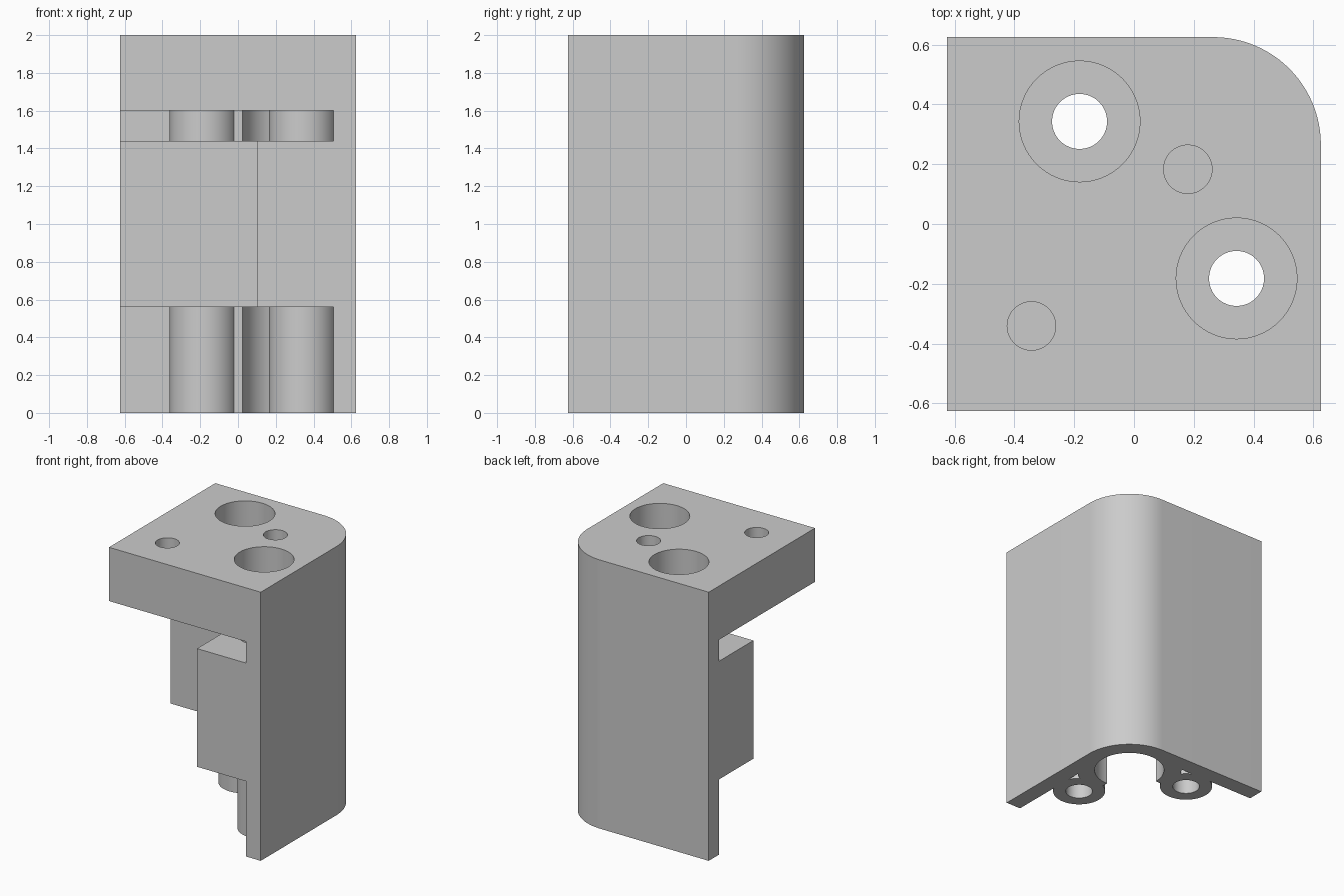
import bpy, bmesh, math

cube = bpy.data.objects.get("Cube")
if cube:
    bpy.data.objects.remove(cube, do_unlink=True)

HALF = 0.625          # half width of the footprint
INNER = 0.505         # inside face of the walls
C = 0.265             # centre of the rounded corner
R_OUT, R_IN = HALF - C, INNER - C

grey = bpy.data.materials.new("light_grey")
grey.use_nodes = True
grey.diffuse_color = (0.6, 0.6, 0.6, 1)
grey.node_tree.nodes["Principled BSDF"].inputs["Base Color"].default_value = (0.6, 0.6, 0.6, 1)


def arc(cx, cy, r, a0, a1, n=24):
    angles = [math.radians(a0 + (a1 - a0) * i / n) for i in range(n + 1)]
    return [(cx + r * math.cos(a), cy + r * math.sin(a)) for a in angles]


def swap(points):
    """Mirror an outline across the diagonal."""
    return [(y, x) for x, y in points]


def prism(name, points, z0, z1):
    bm = bmesh.new()
    face = bm.faces.new([bm.verts.new((x, y, z0)) for x, y in points])
    up = bmesh.ops.extrude_face_region(bm, geom=[face])["geom"]
    bmesh.ops.translate(bm, vec=(0, 0, z1 - z0),
                        verts=[v for v in up if isinstance(v, bmesh.types.BMVert)])
    bmesh.ops.recalc_face_normals(bm, faces=bm.faces)
    mesh = bpy.data.meshes.new(name)
    bm.to_mesh(mesh)
    bm.free()
    mesh.materials.append(grey)
    obj = bpy.data.objects.new(name, mesh)
    bpy.context.collection.objects.link(obj)
    return obj


def rod(name, centre, r, z0, z1):
    return prism(name, arc(*centre, r, 0, 360, 64)[:-1], z0, z1)


def combine(target, tool, operation):
    mod = target.modifiers.new(tool.name, "BOOLEAN")
    mod.operation = operation
    mod.solver = "EXACT"
    mod.object = tool
    bpy.context.view_layer.objects.active = target
    bpy.ops.object.modifier_apply(modifier=mod.name)
    bpy.data.objects.remove(tool, do_unlink=True)


# Rounded body, hollowed to leave a top block and two thin walls
body = prism("corner_bracket", [(-HALF, -HALF), (HALF, -HALF)]
             + arc(C, C, R_OUT, 0, 90) + [(-HALF, HALF)], 0, 2)
combine(body, prism("hollow", [(-1, -1), (INNER, -1)]
                    + arc(C, C, R_IN, 0, 90) + [(-1, INNER)], -1, 1.6), "DIFFERENCE")

# Thick angled block halfway up
combine(body, prism("middle_block", [(-HALF, 0.1), (0.1, 0.1), (0.1, -HALF), (0.55, -HALF)]
                    + arc(C, C, 0.285, 0, 90) + [(-HALF, 0.55)], 0.56, 1.44), "UNION")

# Curved fins and bolt tubes, mirrored across the diagonal
fin = arc(C, C, R_IN, 180, 90) + arc(C, C, R_OUT, 132, 180, 12)
bolt = (-0.182, 0.343)
for outline, centre in ((fin, bolt), (swap(fin), bolt[::-1])):
    combine(body, prism("fin", outline, 0, 1.7), "UNION")
    combine(body, rod("tube", centre, 0.18, 0, 1.65), "UNION")

# Counterbored bolt holes
for centre in (bolt, bolt[::-1]):
    combine(body, rod("bolt_hole", centre, 0.092, -1, 3), "DIFFERENCE")
    combine(body, rod("counterbore", centre, 0.202, 1.7, 3), "DIFFERENCE")

# Blind pin holes in the top
for centre in ((0.18, 0.183), (-0.343, -0.341)):
    combine(body, rod("pin_hole", centre, 0.081, 1.7, 3), "DIFFERENCE")

# Smooth the curved faces, keep edges sharp
bpy.ops.object.select_all(action="DESELECT")
body.select_set(True)
bpy.context.view_layer.objects.active = body
bpy.ops.object.shade_smooth_by_angle(angle=math.radians(25))
